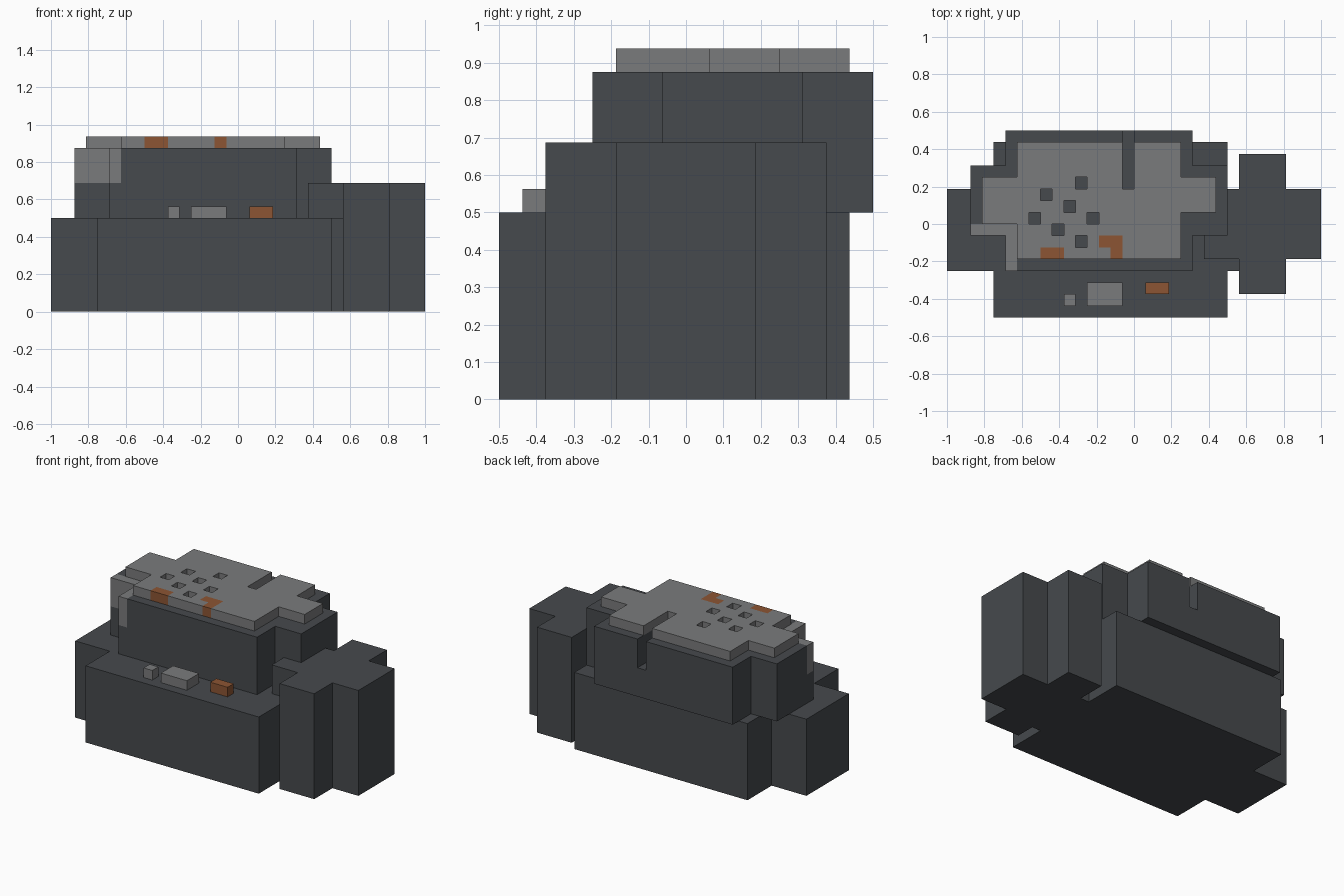
import bpy, bmesh
from itertools import product
from mathutils import Vector

UNIT = 1 / 16  # edge of one grid block

cube = bpy.data.objects.get("Cube")
if cube:
    bpy.data.objects.remove(cube, do_unlink=True)


def make_material(name, rgb):
    mat = bpy.data.materials.new(name)
    mat.use_nodes = True
    mat.diffuse_color = (*rgb, 1)
    mat.node_tree.nodes["Principled BSDF"].inputs["Base Color"].default_value = (*rgb, 1)
    return mat


dark = make_material("dark_stone", (0.061, 0.067, 0.074))
grey = make_material("light_stone", (0.195, 0.198, 0.202))
rust = make_material("rust", (0.262, 0.091, 0.033))


def cells(x0, x1, y0, y1, z0, z1):
    """All grid blocks inside a box given in grid units."""
    return set(product(range(x0, x1), range(y0, y1), range(z0, z1)))


def build(name, solid, mats, painted=frozenset()):
    """Skin a set of blocks; the painted blocks take the second material."""
    bm = bmesh.new()
    verts = {}

    def vert(p):
        key = tuple(round(c) for c in p)
        if key not in verts:
            verts[key] = bm.verts.new(Vector(key) * UNIT)
        return verts[key]

    for cell in solid:
        centre = Vector(cell) + Vector((.5, .5, .5))
        for axis, sign in product(range(3), (-1, 1)):
            step = [0, 0, 0]
            step[axis] = sign
            if tuple(c + s for c, s in zip(cell, step)) in solid:
                continue
            n, u, v = Vector(step), Vector((0, 0, 0)), Vector((0, 0, 0))
            u[(axis + 1) % 3] = 1
            v = n.cross(u)
            corners = [centre + (n + u * a + v * b) / 2
                       for a, b in ((-1, -1), (1, -1), (1, 1), (-1, 1))]
            face = bm.faces.new([vert(p) for p in corners])
            face.material_index = int(cell in painted)
    # Merge the coplanar squares but keep the colour borders
    bmesh.ops.dissolve_limit(bm, angle_limit=0.01, verts=bm.verts[:],
                             edges=bm.edges[:], delimit={'MATERIAL'})
    mesh = bpy.data.meshes.new(name)
    bm.to_mesh(mesh)
    bm.free()
    for mat in mats:
        mesh.materials.append(mat)
    obj = bpy.data.objects.new(name, mesh)
    bpy.context.collection.objects.link(obj)
    return obj


# Wide lower rock with a cross-shaped plan
build("base_rock", cells(-12, 8, -8, 7, 0, 8) | cells(-16, 9, -4, 3, 0, 8), [dark])

# Taller rock at the side
build("side_rock", cells(9, 13, -6, 6, 0, 11) | cells(6, 16, -3, 3, 0, 11), [dark])

# Upper rock with a crack at the back and a pale corner
upper = cells(-11, 5, -4, 8, 8, 14) | cells(-14, 8, -1, 5, 8, 14)
upper -= cells(-1, 0, 3, 8, 11, 14)
pale = cells(-14, -10, -1, 0, 11, 14) | cells(-11, -10, -4, 0, 11, 14)
build("upper_rock", upper, [dark, grey], pale)

# Thin cap slab with a slit, pits and rust spots
cap = (cells(-10, 4, -3, 7, 14, 15) | cells(-13, 0, 0, 4, 14, 15)
       | cells(0, 7, 1, 4, 14, 15))
cap -= cells(-1, 0, 3, 7, 14, 15)
for x, y in ((-5, 3), (-8, 2), (-6, 1), (-9, 0), (-4, 0), (-7, -1), (-5, -2)):
    cap -= cells(x, x + 1, y, y + 1, 14, 15)
spots = (cells(-8, -6, -3, -2, 14, 15) | cells(-3, -1, -2, -1, 14, 15)
         | cells(-2, -1, -3, -2, 14, 15))
build("cap_slab", cap, [grey, rust], spots)

# Loose stones on the front ledge
build("small_pebble", cells(-6, -5, -7, -6, 8, 9), [grey])
build("flat_pebble", cells(-4, -1, -7, -5, 8, 9), [grey])
build("rust_pebble", cells(1, 3, -6, -5, 8, 9), [rust])
